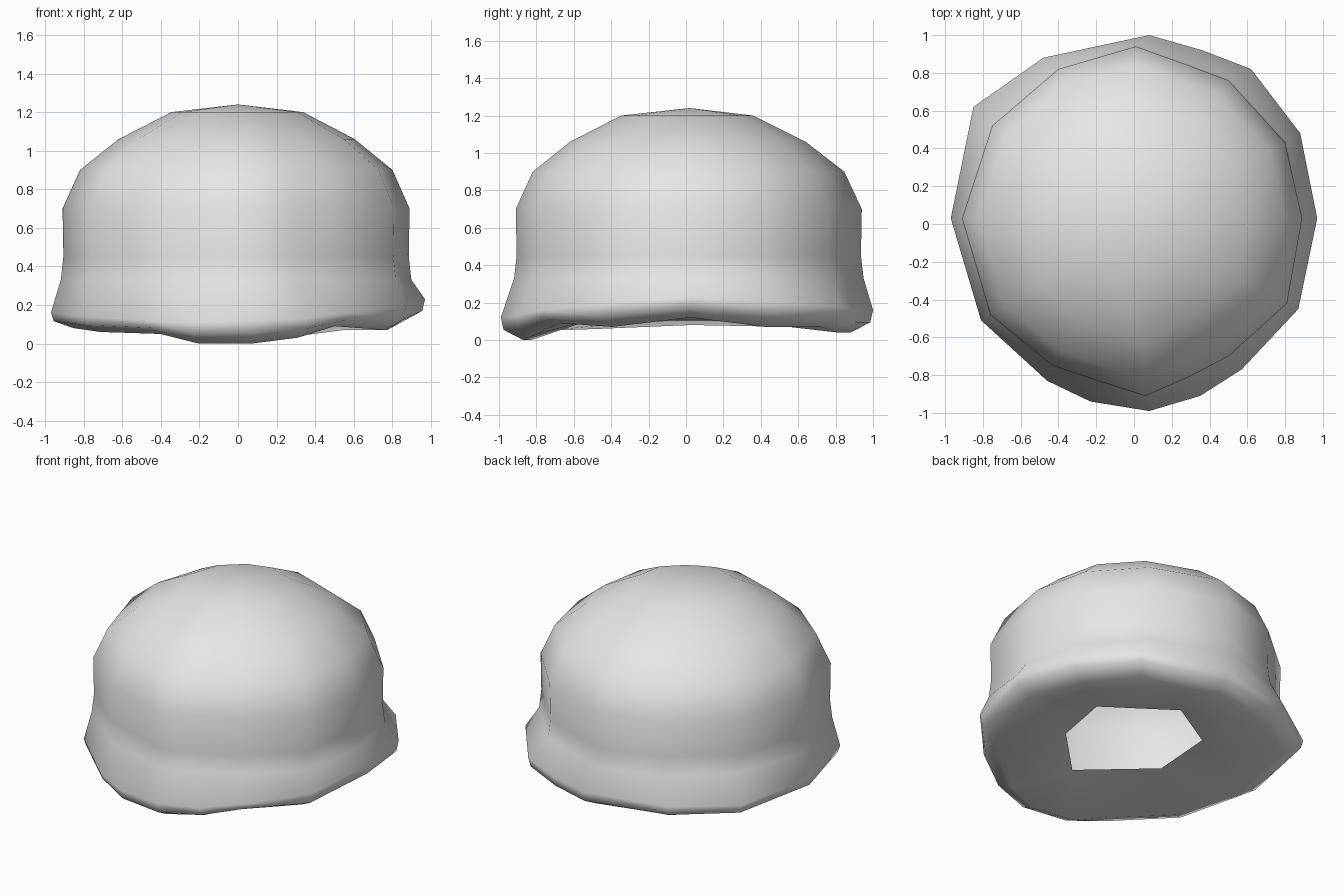
import bpy
import bmesh
from mathutils import Vector

# Remove the default cube only
default_cube = bpy.data.objects.get("Cube")
if default_cube:
    bpy.data.objects.remove(default_cube, do_unlink=True)


def make_material(name, colour):
    material = bpy.data.materials.new(name)
    material.use_nodes = True
    material.diffuse_color = colour
    material.node_tree.nodes["Principled BSDF"].inputs["Base Color"].default_value = colour
    return material


# Columns around the cap: wall x, y, brim x, y, brim height, lip height
COLUMNS = [
    (.01, .94, .08, 1, .16, .04), (.26, .85, .36, .92, .16, .04),
    (.5, .76, .62, .82, .18, .07), (.8, .43, .88, .48, .2, .07),
    (.89, .03, .97, .03, .23, .12), (.81, -.42, .87, -.45, .19, .07),
    (.5, -.7, .57, -.77, .16, .09), (.29, -.81, .35, -.91, .13, .03),
    (.06, -.91, .08, -.99, .12, 0), (-.19, -.83, -.23, -.94, .11, 0),
    (-.43, -.75, -.46, -.83, .12, .05), (-.76, -.48, -.81, -.51, .14, .06),
    (-.91, .03, -.97, .03, .16, .08), (-.75, .52, -.85, .62, .17, .07),
    (-.4, .82, -.48, .88, .16, .05),
]

# Dome rings: scale of the wall outline and height
DOME_RINGS = [(1.01, .33), (.995, .45), (1, .7), (.9, .9), (.68, 1.06), (.38, 1.2)]

# Uneven six-sided opening underneath
OPENING = [(.04, .5), (-.3, .3), (-.33, -.13), (.08, -.5), (.4, -.18), (.47, .2)]
OPENING_HEIGHT = .11


def add_ring(bm, points):
    """Add a closed loop of vertices and return its edges and vertices."""
    verts = [bm.verts.new(point) for point in points]
    edges = [bm.edges.new((verts[i - 1], verts[i])) for i in range(len(verts))]
    return edges, verts


def bridge(bm, first, second):
    bmesh.ops.bridge_loops(bm, edges=first[0] + second[0])


def stitch(bm, first, second):
    """Join two loops with the same number of vertices by quads."""
    a, b = first[1], second[1]
    for i in range(len(a)):
        bm.faces.new((a[i - 1], a[i], b[i], b[i - 1]))


bm = bmesh.new()

# Rolled lip and flared brim
lip = add_ring(bm, [Vector((bx * .88, by * .88, low)) for _, _, bx, by, _, low in COLUMNS])
edge = add_ring(bm, [Vector((bx * .985, by * .985, low + (high - low) * .45))
                     for _, _, bx, by, high, low in COLUMNS])
flare = add_ring(bm, [Vector((bx, by, high)) for _, _, bx, by, high, _ in COLUMNS])

# Upright wall and dome
dome = [add_ring(bm, [Vector((wx * scale, wy * scale, height)) for wx, wy, *_ in COLUMNS])
        for scale, height in DOME_RINGS]
rings = [lip, edge, flare] + dome
for lower, upper in zip(rings, rings[1:]):
    stitch(bm, lower, upper)

# Crown point
crown = bm.verts.new((0, .02, 1.24))
top = dome[-1][1]
for i in range(len(top)):
    bm.faces.new((top[i - 1], top[i], crown))

# Underside reaching in to the opening
opening = add_ring(bm, [Vector((x, y, OPENING_HEIGHT)) for x, y in OPENING])
bridge(bm, lip, opening)

# Orient all faces outward, with the crown facing up
bmesh.ops.recalc_face_normals(bm, faces=bm.faces)
crown.normal_update()
if crown.normal.z < 0:
    bmesh.ops.reverse_faces(bm, faces=bm.faces)

mesh = bpy.data.meshes.new("cap_shell")
bm.to_mesh(mesh)
bm.free()
mesh.materials.append(make_material("light_grey", (.8, .8, .8, 1)))
mesh.shade_smooth()
cap = bpy.data.objects.new("cap_shell", mesh)
bpy.context.collection.objects.link(cap)
